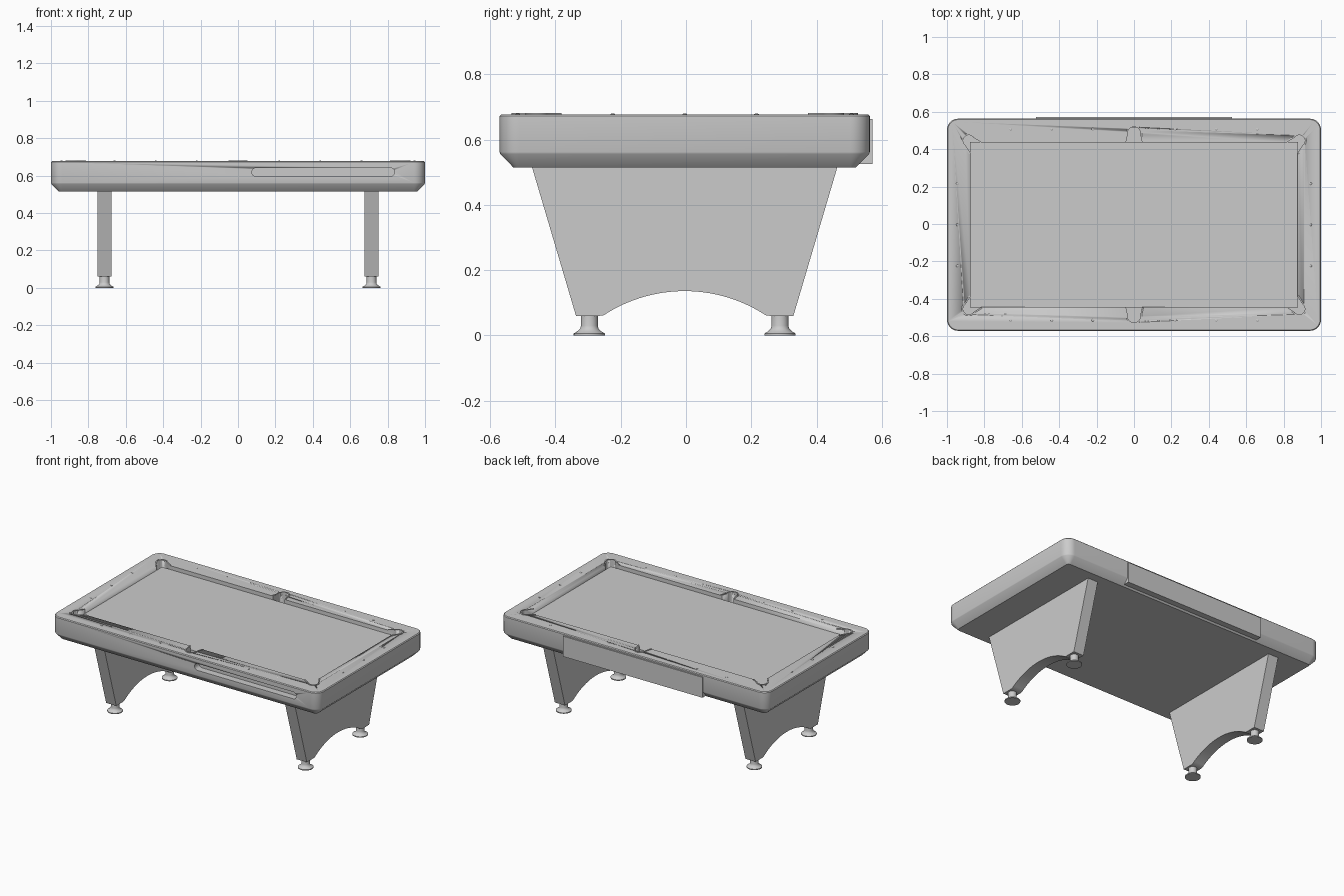
import bpy, bmesh
from math import sin, cos, pi, radians, atan2
from mathutils import Matrix, Vector

if "Cube" in bpy.data.objects:
    bpy.data.objects.remove(bpy.data.objects["Cube"])

BED_X, BED_Y, TOP, BED_Z = 0.875, 0.441, 0.677, 0.651


def finish(name, bm, smooth=30):
    bmesh.ops.recalc_face_normals(bm, faces=bm.faces)
    me = bpy.data.meshes.new(name)
    bm.to_mesh(me)
    bm.free()
    ob = bpy.data.objects.new(name, me)
    bpy.context.collection.objects.link(ob)
    if smooth:
        bpy.ops.object.select_all(action='DESELECT')
        ob.select_set(True)
        bpy.context.view_layer.objects.active = ob
        bpy.ops.object.shade_smooth_by_angle(angle=radians(smooth))
    return ob


def loft(name, rings, smooth=30):
    """Skin closed rings of equal point count and cap both ends."""
    bm = bmesh.new()
    vs = [[bm.verts.new(p) for p in r] for r in rings]
    n = len(vs[0])
    for a, b in zip(vs, vs[1:]):
        for i in range(n):
            j = (i + 1) % n
            bm.faces.new((a[i], a[j], b[j], b[i]))
    bm.faces.new(vs[0])
    bm.faces.new(vs[-1])
    return finish(name, bm, smooth)


def prism(name, pts, a, b, mat=Matrix(), smooth=30):
    return loft(name, [[mat @ Vector((x, y, z)) for x, y in pts] for z in (a, b)], smooth)


def rounded(hx, hy, r, z, inset=0, seg=10):
    pts = []
    for k, (sx, sy) in enumerate(((1, 1), (-1, 1), (-1, -1), (1, -1))):
        for i in range(seg + 1):
            t = (k + i / seg) * pi / 2
            pts.append(Vector((sx * (hx - r) + (r - inset) * cos(t),
                               sy * (hy - r) + (r - inset) * sin(t), z)))
    return pts


def box_pts(x0, x1, y0, y1):
    return [(x0, y0), (x1, y0), (x1, y1), (x0, y1)]


def pocket_path(mu, mv, c, r, grow=0.0):
    """Tapered U: mouth at u = mu, round end about u = c."""
    arc = [radians(100 - 200 * i / 20) for i in range(21)]
    return ([(mu, mv + grow)] + [(c + (r + grow) * cos(t), (r + grow) * sin(t)) for t in arc]
            + [(mu, -mv - grow)])


# Table body: rounded block with a chamfered underside
body = loft("table_body", [rounded(1, 0.567, 0.06, z, ins) for ins, z in
                           ((0.042, 0.515), (0.002, 0.556), (0, 0.562),
                            (0, TOP - 0.005), (0.005, TOP))])

# Cutters: playing area, ball return slot, pockets
cutters = [prism("bed_cutter", box_pts(-BED_X, BED_X, -BED_Y, BED_Y), 0.63, 0.8)]
slot = [(x + 0.023 * cos(t), 0.619 + 0.023 * sin(t))
        for x, start in ((0.814, -pi / 2), (0.097, pi / 2))
        for t in [start + pi * i / 12 for i in range(13)]]
cutters.append(prism("slot_cutter", slot, 0.52, 0.65, Matrix.Rotation(pi / 2, 4, 'X')))

spots = [("corner", sx * BED_X, sy * BED_Y, atan2(sy, sx), (-0.044, 0.041, 0.012, 0.030))
         for sx in (-1, 1) for sy in (-1, 1)]
spots += [("side", 0, sy * BED_Y, sy * pi / 2, (-0.003, 0.044, 0.048, 0.034)) for sy in (-1, 1)]
for kind, x, y, ang, shape in spots:
    m = Matrix.Translation((x, y, 0)) @ Matrix.Rotation(ang, 4, 'Z')
    cutters.append(prism("pocket_cutter", pocket_path(*shape), 0.59, 0.8, m))
    # Raised pocket rim
    mu, mv, c, r = shape
    mu += 0.004
    ring = pocket_path(mu, mv, c, r) + pocket_path(mu, mv, c, r, 0.008)[::-1]
    prism(kind + "_pocket_rim", ring, 0.64, TOP + 0.004, m)

bpy.context.view_layer.objects.active = body
for c in cutters:
    c.hide_render = True
    mod = body.modifiers.new("cut", 'BOOLEAN')
    mod.operation, mod.solver, mod.object = 'DIFFERENCE', 'EXACT', c
    bpy.ops.object.modifier_apply(modifier=mod.name)
for c in cutters:
    bpy.data.objects.remove(c)

# Playing bed
e = 0.001
prism("playing_bed", box_pts(-BED_X - e, BED_X + e, -BED_Y - e, BED_Y + e), 0.56, BED_Z, smooth=0)

# Back panel
prism("back_panel", box_pts(-0.523, 0.523, 0.52, 0.575), 0.525, 0.663, smooth=0)

# Rail sights
sights = [(sx * x, sy * 0.511) for x in (0.22, 0.44, 0.66) for sx in (-1, 1) for sy in (-1, 1)]
sights += [(sx * 0.944, y) for sx in (-1, 1) for y in (-0.22, 0, 0.22)]
for x, y in sights:
    loft("rail_sight", [[Vector((x + r * cos(i * pi / 6), y + r * sin(i * pi / 6), z))
                         for i in range(12)]
                        for r, z in ((0.007, TOP - 0.004), (0.007, TOP + 0.001), (0.004, TOP + 0.003))])

# Leg panels with an arched cut-out, and turned feet
R, half, peak = 0.4526, 0.248, 0.136
ys = [half * (1 - 2 * i / 32) for i in range(33)]
arch = [(y, peak - R + (R * R - y * y) ** 0.5) for y in ys]
profile = [(-0.333, 0.06), (-0.469, 0.52), (0.469, 0.52), (0.333, 0.06), (0.262, 0.06)] + arch + [(-0.262, 0.06)]
foot = ((0.048, 0), (0.048, 0.006), (0.036, 0.013), (0.028, 0.021), (0.026, 0.03), (0.026, 0.066))
for sx in (-1, 1):
    loft("leg_panel", [[Vector((sx * x, y, z)) for y, z in profile] for x in (0.676, 0.752)])
    for sy in (-1, 1):
        loft("foot", [[Vector((sx * 0.714 + r * cos(i * pi / 16), sy * 0.292 + r * sin(i * pi / 16), z))
                       for i in range(32)] for r, z in foot], 35)

# Centre the whole table including the back panel
for ob in bpy.data.objects:
    ob.location.y -= 0.004
